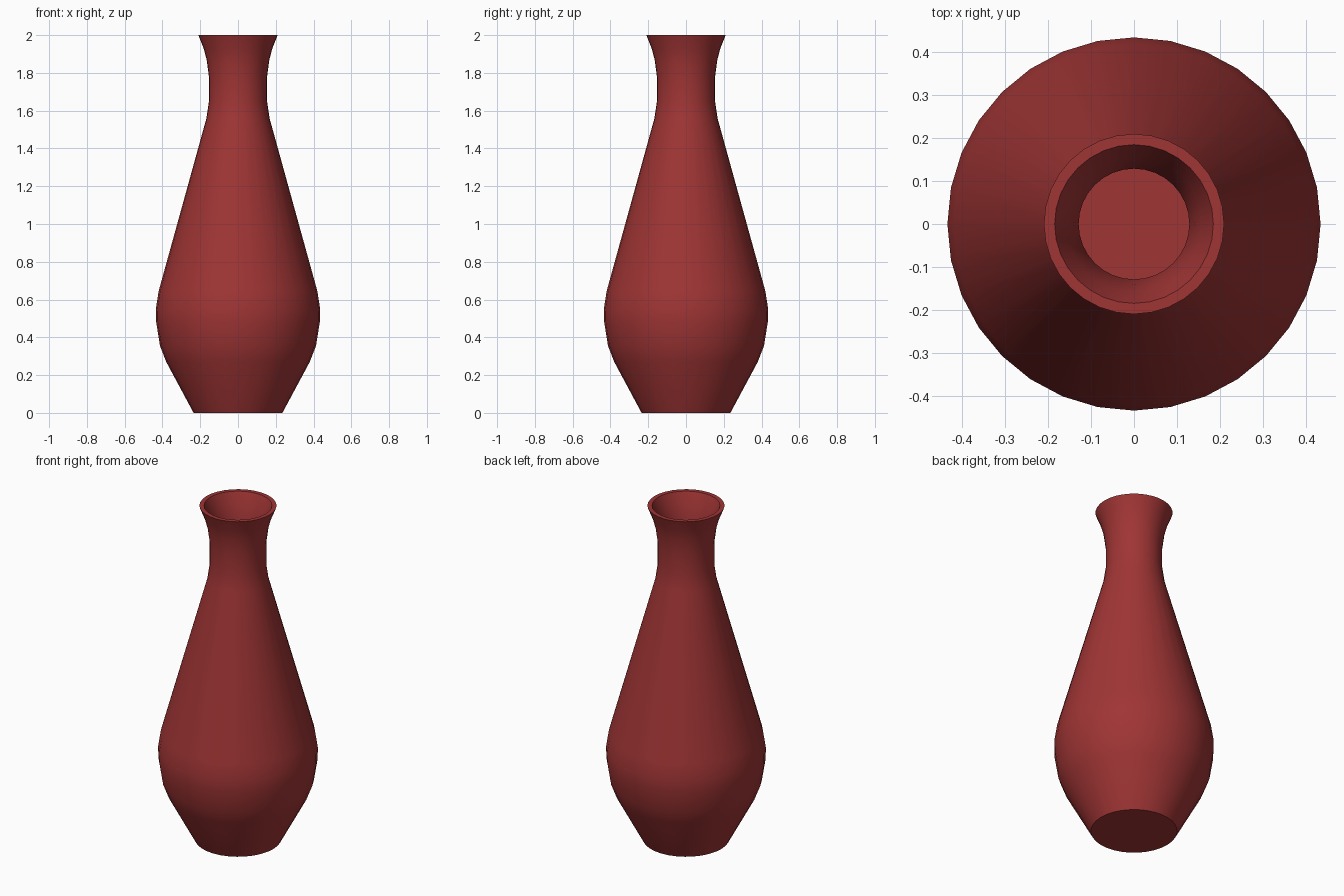
import bpy, bmesh, math

if "Cube" in bpy.data.objects:
    bpy.data.objects.remove(bpy.data.objects["Cube"])

SEGMENTS = 32

# Outer wall, bottom to top: (radius, height)
outer = [(0.235, 0.0), (0.38, 0.27), (0.413, 0.355), (0.433, 0.48), (0.435, 0.55),
         (0.42, 0.645), (0.167, 1.56), (0.154, 1.65), (0.154, 1.78),
         (0.166, 1.87), (0.182, 1.93), (0.21, 2.0)]
# Inner wall, rim down to the floor, about 0.025 inside the outer wall
inner = [(0.185, 2.0), (0.158, 1.935), (0.142, 1.875), (0.129, 1.785), (0.129, 1.647),
         (0.143, 1.552), (0.396, 0.64), (0.41, 0.55), (0.408, 0.485),
         (0.389, 0.363), (0.357, 0.28), (0.222, 0.025)]

# Vase body: lathe the profile and cap the base and the inner floor
bm = bmesh.new()
rings = []
for r, z in outer + inner:
    rings.append([bm.verts.new((r * math.cos(i * math.tau / SEGMENTS),
                                r * math.sin(i * math.tau / SEGMENTS), z))
                  for i in range(SEGMENTS)])
for a, b in zip(rings, rings[1:]):
    for i in range(SEGMENTS):
        j = (i + 1) % SEGMENTS
        bm.faces.new((a[i], a[j], b[j], b[i]))
bm.faces.new(rings[0][::-1])
bm.faces.new(rings[-1])
bmesh.ops.recalc_face_normals(bm, faces=bm.faces)

mesh = bpy.data.meshes.new("vase")
bm.to_mesh(mesh)
bm.free()
vase = bpy.data.objects.new("vase", mesh)
bpy.context.collection.objects.link(vase)

# Glaze colour
glaze = bpy.data.materials.new("dark red glaze")
glaze.diffuse_color = (0.35, 0.035, 0.035, 1)
glaze.use_nodes = True
glaze.node_tree.nodes["Principled BSDF"].inputs["Base Color"].default_value = glaze.diffuse_color
mesh.materials.append(glaze)

# Smooth walls, sharp rim and base edges
bpy.context.view_layer.objects.active = vase
vase.select_set(True)
bpy.ops.object.shade_smooth_by_angle(angle=math.radians(35))
